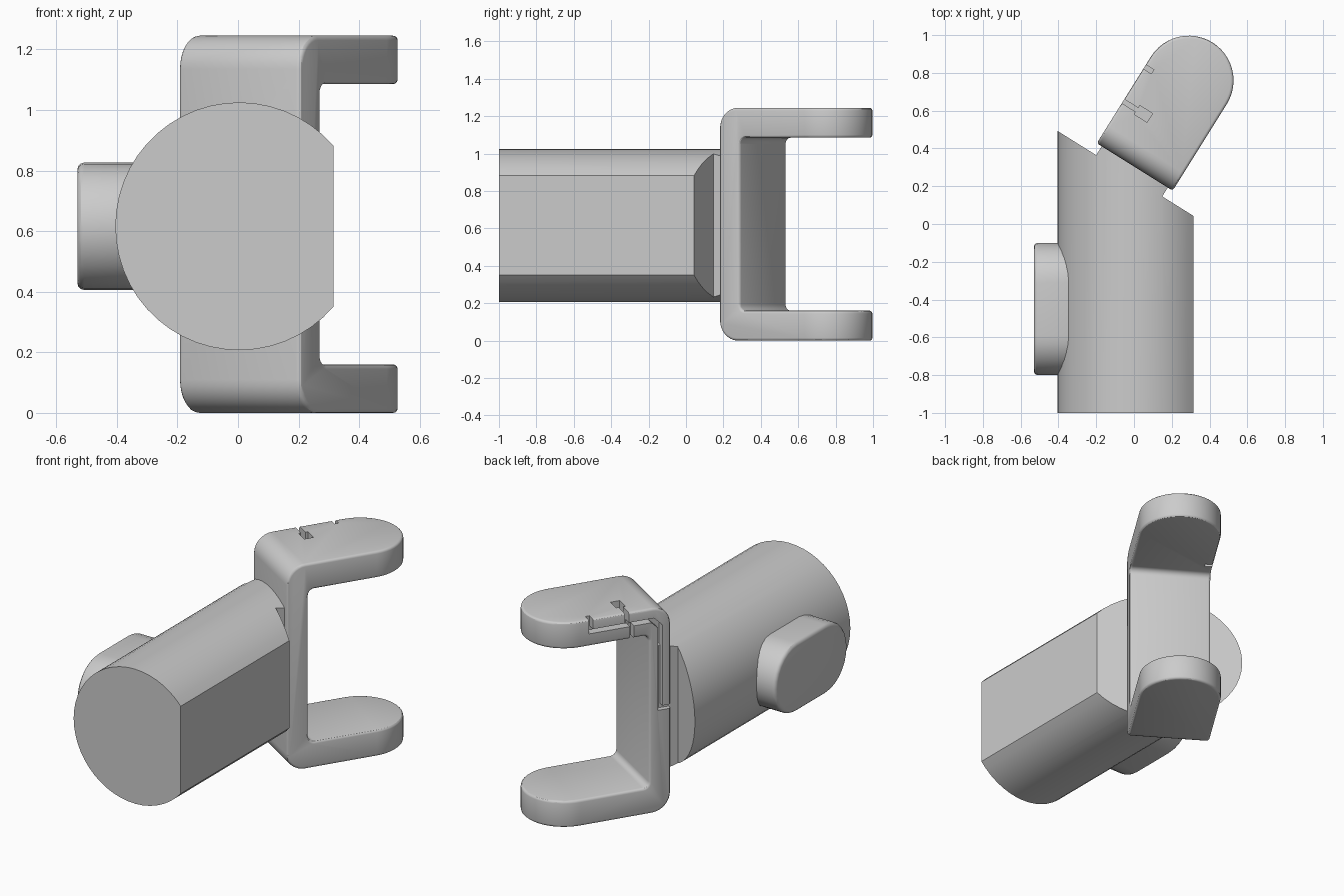
import bpy, bmesh
from math import sin, cos, pi, acos, radians
from mathutils import Matrix, Vector

if "Cube" in bpy.data.objects:
    bpy.data.objects.remove(bpy.data.objects["Cube"])

# Tilted frame of the fork: local x = width, local y = length, z = up
TILT = Matrix.Translation((0.004, 0.302, 0)) @ Matrix.Rotation(radians(-32), 4, 'Z')


def prism(name, pts, a, b, plane, matrix=Matrix()):
    """Extrude a 2D outline from a to b; plane names the axes of the outline."""
    place = {'xy': lambda p, d: Vector((p[0], p[1], d)),
             'xz': lambda p, d: Vector((p[0], d, p[1])),
             'yz': lambda p, d: Vector((d, p[0], p[1]))}[plane]
    bm = bmesh.new()
    lo = [bm.verts.new(matrix @ place(p, a)) for p in pts]
    hi = [bm.verts.new(matrix @ place(p, b)) for p in pts]
    n = len(pts)
    bm.faces.new(lo)
    bm.faces.new(hi[::-1])
    for i in range(n):
        bm.faces.new((lo[i], hi[i], hi[(i + 1) % n], lo[(i + 1) % n]))
    bmesh.ops.recalc_face_normals(bm, faces=bm.faces)
    me = bpy.data.meshes.new(name)
    bm.to_mesh(me)
    bm.free()
    ob = bpy.data.objects.new(name, me)
    bpy.context.collection.objects.link(ob)
    return ob


def arc(cx, cy, r, a0, a1, n):
    """Points on an arc, angles in degrees."""
    return [(cx + r * cos(radians(a0 + (a1 - a0) * i / n)),
             cy + r * sin(radians(a0 + (a1 - a0) * i / n))) for i in range(n + 1)]


def boolean(ob, cutter, op):
    m = ob.modifiers.new(op, 'BOOLEAN')
    m.object, m.operation, m.solver = cutter, op, 'EXACT'
    cutter.hide_render = True
    cutter.hide_set(True)


def bevel(ob, width):
    m = ob.modifiers.new('edge', 'BEVEL')
    m.width, m.segments = width, 3
    m.limit_method, m.angle_limit = 'ANGLE', radians(50)


def smooth(ob):
    """Bake the modifiers, then smooth everything but the sharp edges."""
    bpy.ops.object.select_all(action='DESELECT')
    ob.select_set(True)
    bpy.context.view_layer.objects.active = ob
    bpy.ops.object.convert(target='MESH')
    bpy.ops.object.shade_smooth_by_angle(angle=radians(30))


# Body: round bar with one flat side, slanted stepped end
R, CX, CZ = 0.409, 0.004, 0.616
a = acos(0.311 / R) * 180 / pi
body = prism('body', arc(CX, CZ, R, a, 360 - a, 40), -1, 1, 'xz')
end_plan = [TILT @ Vector((u, v, 0)) for u, v in
            [(1, -0.055), (0.206, -0.055), (0.206, 0.06), (-0.206, 0.06),
             (-0.206, -0.055), (-1, -0.055)]]
end_shape = prism('body_end_cutter', [(p.x, p.y) for p in end_plan] + [(-1, -2), (1, -2)],
                  -0.5, 2, 'xy')
boolean(body, end_shape, 'INTERSECT')

# Button: stadium on the left side
button = prism('side_button', arc(-0.31 - 0.14 + 0.14, CZ, 0.21, -90, 90, 14)
               + arc(-0.59, CZ, 0.21, 90, 270, 14), -0.53, -0.25, 'yz')
bevel(button, 0.022)

# Fork: C-shaped side profile, trimmed to rounded tips in plan
H, T, BACK = 1.245, 0.16, 0.13
lower = arc(0.11, 0.11, 0.11, 180, 270, 8) + [(1, 0), (1, T)] \
    + arc(BACK + 0.035, T + 0.035, 0.035, 270, 180, 5)
upper = [(y, H - z) for y, z in reversed(lower)]
fork = prism('fork', lower + upper, -0.3, 0.3, 'yz', TILT)
W = 0.237
tips = prism('fork_tip_cutter', [(-W, -0.3), (W, -0.3)] + arc(0, 0.54, W, 0, 180, 24),
             -0.5, 2, 'xy', TILT)
boolean(fork, tips, 'INTERSECT')
bevel(fork, 0.015)

# Cable groove along the left edge of the fork
groove = prism('groove_cutter',
               [(.465, 1.3), (.465, 1.185), (.1, 1.185), (.05, 1.135), (.05, .645), (-.1, .645),
                (-.1, .62), (.075, .62), (.075, 1.12), (.115, 1.16), (.49, 1.16), (.49, 1.3)],
               -0.3, -0.187, 'yz', TILT)
boolean(fork, groove, 'DIFFERENCE')

# Slots in the upper arm: shallow pocket and narrow through notch
pocket = prism('pocket_cutter', [(-.15, .235), (-.07, .235), (-.07, .29), (-.15, .29)],
               1.17, 1.4, 'xy', TILT)
notch = prism('notch_cutter', [(-.4, .25), (-.14, .25), (-.14, .275), (-.4, .275)],
              1.163, 1.4, 'xy', TILT)
through = prism('through_cutter', [(-.4, .22), (-.19, .22), (-.19, .245), (-.4, .245)],
                1.0, 1.17, 'xy', TILT)
for c in (pocket, notch, through):
    boolean(fork, c, 'DIFFERENCE')

for ob in (body, button, fork):
    smooth(ob)
for ob in list(bpy.data.objects):
    if ob.name.endswith('_cutter'):
        bpy.data.objects.remove(ob)
